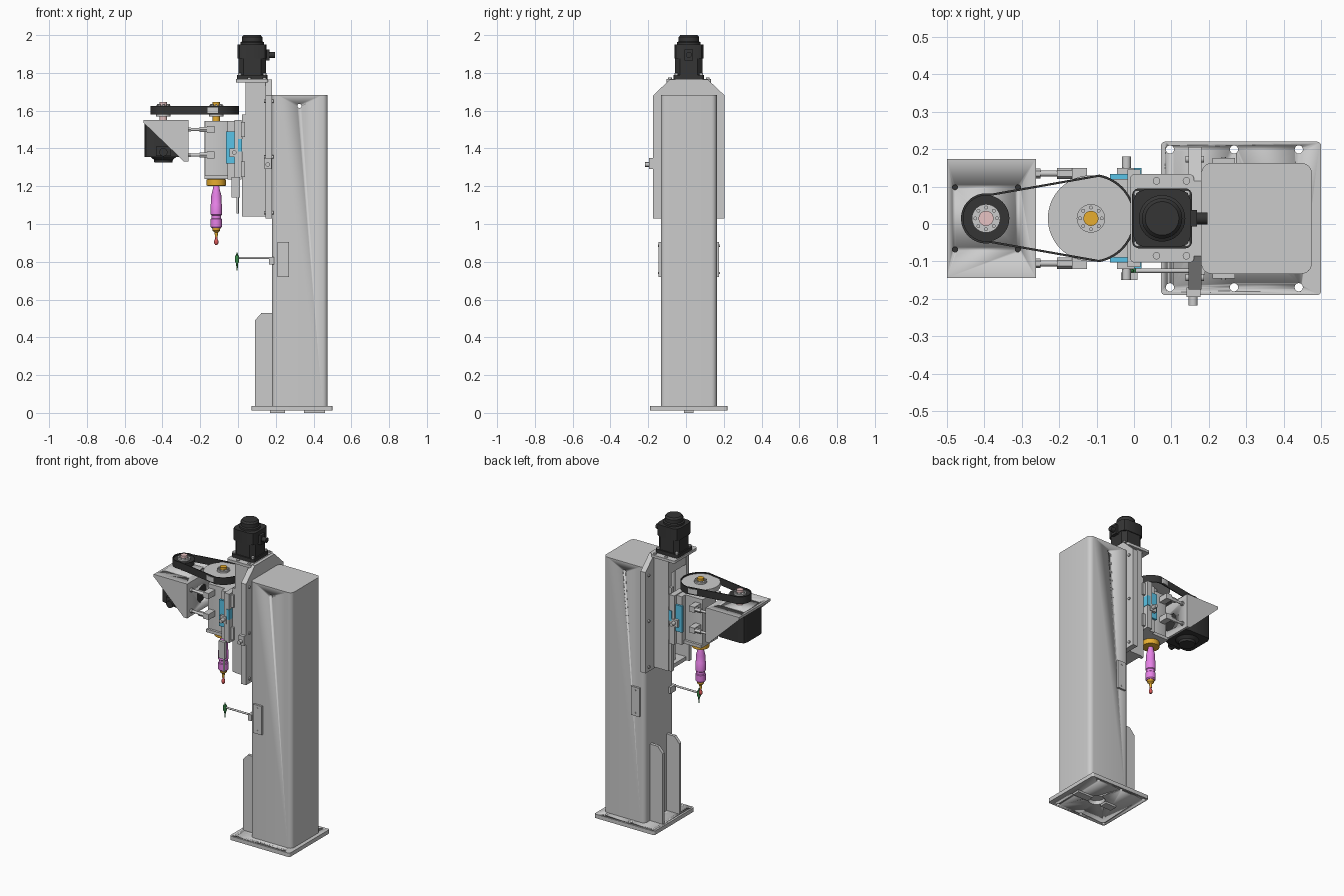
import bpy, bmesh
from math import sin, cos, pi, acos
from mathutils import Vector

if "Cube" in bpy.data.objects:
    bpy.data.objects.remove(bpy.data.objects["Cube"])

CY = 0.015  # symmetry plane of the machine
COLORS = {"dark": (0.035, 0.035, 0.035), "orange": (0.8, 0.42, 0.03), "purple": (0.8, 0.22, 0.8),
          "blue": (0.1, 0.55, 0.8), "pink": (0.8, 0.55, 0.55), "red": (0.7, 0.1, 0.1), "green": (0.05, 0.3, 0.08)}
MATS = {}
for key, rgb in COLORS.items():
    MATS[key] = bpy.data.materials.new(key)
    MATS[key].diffuse_color = (*rgb, 1)


def finish(name, bm, color=None):
    bmesh.ops.recalc_face_normals(bm, faces=bm.faces)
    me = bpy.data.meshes.new(name)
    bm.to_mesh(me)
    bm.free()
    ob = bpy.data.objects.new(name, me)
    bpy.context.collection.objects.link(ob)
    if color:
        me.materials.append(MATS[color])
    bpy.ops.object.select_all(action='DESELECT')
    ob.select_set(True)
    bpy.context.view_layer.objects.active = ob
    bpy.ops.object.shade_smooth_by_angle(angle=0.6)
    return ob


def add_prism(bm, pts, lo, hi, axis):
    place = {"x": lambda u, v, w: (w, u, v), "y": lambda u, v, w: (u, w, v), "z": lambda u, v, w: (u, v, w)}[axis]
    a = [bm.verts.new(place(u, v, lo)) for u, v in pts]
    b = [bm.verts.new(place(u, v, hi)) for u, v in pts]
    bm.faces.new(a)
    bm.faces.new(b)
    for i in range(len(a)):
        j = (i + 1) % len(a)
        bm.faces.new((a[i], a[j], b[j], b[i]))


def prism(name, pts, lo, hi, axis="z", color=None):
    bm = bmesh.new()
    add_prism(bm, pts, lo, hi, axis)
    return finish(name, bm, color)


def circle(u, v, r, n=32):
    return [(u + r * cos(2 * pi * i / n), v + r * sin(2 * pi * i / n)) for i in range(n)]


def cyl(name, u, v, r, lo, hi, axis="z", color=None, n=32):
    return prism(name, circle(u, v, r, n), lo, hi, axis, color)


def box(name, x0, x1, y0, y1, z0, z1, color=None):
    return prism(name, [(x0, y0), (x1, y0), (x1, y1), (x0, y1)], z0, z1, "z", color)


def rrect(x0, x1, y0, y1, r, seg=6):
    pts = []
    for k, (cx, cy) in enumerate([(x1 - r, y1 - r), (x0 + r, y1 - r), (x0 + r, y0 + r), (x1 - r, y0 + r)]):
        for i in range(seg + 1):
            t = (k + i / seg) * pi / 2
            pts.append((cx + r * cos(t), cy + r * sin(t)))
    return pts


def lathe(name, prof, x, y, color=None, n=32):
    bm = bmesh.new()
    rings = [[bm.verts.new((u, v, z)) for u, v in circle(x, y, r, n)] for r, z in prof]
    bm.faces.new(rings[0])
    bm.faces.new(rings[-1])
    for a, b in zip(rings, rings[1:]):
        for i in range(n):
            j = (i + 1) % n
            bm.faces.new((a[i], a[j], b[j], b[i]))
    return finish(name, bm, color)


def discs(name, spots, r, lo, hi, axis="z", color=None, n=12):
    bm = bmesh.new()
    for u, v in spots:
        add_prism(bm, circle(u, v, r, n), lo, hi, axis)
    return finish(name, bm, color)


def cut(ob, cutter):
    mod = ob.modifiers.new("holes", "BOOLEAN")
    mod.operation, mod.object, mod.solver = 'DIFFERENCE', cutter, 'EXACT'
    bpy.context.view_layer.objects.active = ob
    bpy.ops.object.modifier_apply(modifier=mod.name)
    bpy.data.objects.remove(cutter)


# base plate with bolt holes, centre opening and key bars below
base = prism("base_plate", rrect(0.072, 0.5, -0.19, 0.22, 0.012), 0.012, 0.037)
cut(base, discs("bolt_holes", [(x, CY + s * 0.184) for x in (0.096, 0.267, 0.44) for s in (-1, 1)], 0.011, 0, 0.1, n=20))
cut(base, cyl("centre_hole", 0.3, CY, 0.05, 0, 0.1))
box("key_bar_front", 0.17, 0.25, -0.01, 0.04, 0, 0.012)
box("key_bar_rear", 0.35, 0.46, -0.01, 0.04, 0, 0.012)

# column, stiffening ribs and side cover plates
column = prism("column", rrect(0.18, 0.475, CY - 0.148, CY + 0.148, 0.028), 0.037, 1.683)
cut(column, cyl("lifting_holes", 0.325, 1.625, 0.011, -0.3, 0.3, "y", n=20))
for s in (-1, 1):
    y = CY + s * 0.085
    prism("column_rib", [(0.09, 0.037), (0.185, 0.037), (0.185, 0.53), (0.125, 0.53), (0.09, 0.49)], y - 0.01, y + 0.01, "y")
    a, b = sorted((CY + s * 0.145, CY + s * 0.161))
    box("side_cover", 0.21, 0.27, a, b, 0.72, 0.905)
    a, b = sorted((CY + s * 0.16, CY + s * 0.164))
    discs("cover_screws", [(0.24, 0.74), (0.24, 0.885)], 0.006, a, b, "y")

# vertical axis: back plate, walls, screw, rails, end plates
prism("axis_back_plate", [(-0.175, 1.03), (0.205, 1.03), (0.205, 1.68), (0.115, 1.765), (-0.085, 1.765), (-0.175, 1.68)],
      0.145, 0.18, "x")
discs("back_plate_bolts", [(CY + s * 0.158, z) for s in (-1, 1) for z in (1.06, 1.355, 1.65)], 0.009, 0.138, 0.187, "x")
for s in (-1, 1):
    a, b = sorted((CY + s * 0.075, CY + s * 0.105))
    box("axis_wall", 0.04, 0.146, a, b, 1.04, 1.752)
    a, b = sorted((CY + s * 0.078, CY + s * 0.1))
    box("guide_rail", 0.022, 0.04, a, b, 1.04, 1.58)
    for z in (1.25, 1.46):
        a, b = sorted((CY + s * 0.066, CY + s * 0.112))
        box("rail_carriage", 0.018, 0.036, a, b, z, z + 0.08)
cyl("ball_screw", 0.085, CY, 0.016, 1.05, 1.75)
box("screw_nut", 0.02, 0.12, CY - 0.04, CY + 0.04, 1.33, 1.43)
box("axis_bottom_plate", 0.042, 0.146, CY - 0.076, CY + 0.076, 1.04, 1.065)
box("bearing_block", 0.042, 0.146, CY - 0.076, CY + 0.076, 1.66, 1.752)
prism("motor_flange", rrect(-0.01, 0.16, CY - 0.118, CY + 0.118, 0.012), 1.75, 1.767)
discs("flange_bolts", [(x, CY + s * 0.1) for x in (0.06, 0.14) for s in (-1, 1)], 0.01, 1.767, 1.775)

# vertical axis motor
prism("lift_motor_flange", rrect(-0.005, 0.155, CY - 0.08, CY + 0.08, 0.018), 1.767, 1.79, "z", "dark")
prism("lift_motor_body", rrect(0.003, 0.148, CY - 0.072, CY + 0.072, 0.025, 1), 1.79, 1.875, "z", "dark")
prism("lift_motor_rear", rrect(-0.002, 0.152, CY - 0.077, CY + 0.077, 0.03, 2), 1.875, 1.95, "z", "dark")
lathe("lift_motor_cap", [(0.062, 1.95), (0.062, 1.962), (0.054, 1.967), (0.054, 1.99), (0.045, 2.0)], 0.075, CY, "dark")
box("lift_motor_plug_base", 0.14, 0.168, CY - 0.022, CY + 0.022, 1.865, 1.925, "dark")
cyl("lift_motor_plug", CY, 1.895, 0.016, 0.165, 0.196, "x", "dark", 20)
discs("lift_motor_bolts", [(0.075 + s * 0.066, CY + t * 0.066) for s in (-1, 1) for t in (-1, 1)], 0.009, 1.79, 1.8)

# limit switch on the back plate, and stop bracket on the slide
box("limit_switch", 0.14, 0.178, -0.195, -0.17, 1.29, 1.35)
cyl("limit_switch_button", 0.158, 1.315, 0.012, -0.218, -0.19, "y", n=16)
box("cable_guide", 0.145, 0.165, -0.18, -0.1, 1.3, 1.33, "dark")
box("stop_bracket", -0.035, 0.01, -0.15, -0.13, 1.14, 1.25)
cyl("stop_rod", -0.002, -0.14, 0.006, 1.055, 1.16, n=12)

# moving slide plate and spindle housing
box("slide_plate", -0.018, 0.018, CY - 0.13, CY + 0.13, 1.235, 1.55)
box("spindle_mount", -0.055, -0.018, CY - 0.105, CY + 0.105, 1.235, 1.545)
prism("spindle_housing", rrect(-0.178, -0.05, CY - 0.07, CY + 0.07, 0.008, 2), 1.255, 1.545)
box("housing_foot", -0.178, -0.01, CY - 0.085, CY + 0.085, 1.237, 1.257)
for s in (-1, 1):
    a, b = sorted((CY + s * 0.104, CY + s * 0.118))
    box("blue_side_guard", -0.064, -0.018, a, b, 1.32, 1.49, "blue")
    a, b = sorted((CY + s * 0.11, CY + s * 0.135))
    box("slide_clamp", -0.045, 0.0, a, b, 1.355, 1.40)
    cyl("clamp_screw", -0.02, 1.378, 0.012, *sorted((CY + s * 0.13, CY + s * 0.165)), axis="y", n=12)
    # tension rods between spindle housing and motor bracket
    y = CY + s * 0.12
    for z in (1.365, 1.5):
        box("rod_ear", -0.165, -0.125, *sorted((CY + s * 0.065, CY + s * 0.135)), z - 0.018, z + 0.018)
        cyl("tension_rod", y, z, 0.008, -0.265, -0.14, "x", n=16)
        cyl("rod_nut", y, z, 0.015, -0.205, -0.165, "x", n=6)
        cyl("rod_collar", y, z, 0.013, -0.262, -0.25, "x", n=6)
box("blue_slide_insert", 0.0, 0.02, CY - 0.134, CY + 0.134, 1.385, 1.45, "blue")

# spindle, tool holder and probe tip
SX = -0.115
lathe("spindle_nose", [(0.04, 1.24), (0.051, 1.235), (0.051, 1.203), (0.03, 1.2)], SX, CY, "orange")
lathe("tool_holder", [(0.015, 1.203), (0.018, 1.185), (0.027, 1.15), (0.027, 1.11), (0.03, 1.105), (0.03, 1.05),
                      (0.026, 1.046), (0.026, 1.03), (0.03, 1.026), (0.03, 0.985), (0.024, 0.978)], SX, CY, "purple")
lathe("tool_collet", [(0.022, 0.98), (0.02, 0.965), (0.009, 0.955), (0.007, 0.93)], SX, CY, "orange", 20)
lathe("tool_tip", [(0.007, 0.96), (0.006, 0.92), (0.011, 0.912), (0.011, 0.898), (0.006, 0.89)], SX, CY, "red", 20)

# drive pulleys and belt
MX = -0.395
for x, r, tint, shaft in ((SX, 0.115, None, "orange"), (MX, 0.062, "dark", "pink")):
    cyl("pulley", x, CY, r, 1.588, 1.618, "z", tint, 64)
    cyl("pulley_hub", x, CY, 0.038, 1.57, 1.628)
    cyl("pulley_shaft", x, CY, 0.02, 1.53, 1.645, "z", shaft)
    discs("hub_screws", [p for p in circle(x, CY, 0.029, 8)], 0.005, 1.628, 1.634)


def belt_loop(r1, r2, n=32):
    t = acos((r1 - r2) / (MX - SX))  # tangent angle of the two pulleys
    pts = []
    for i in range(n + 1):
        a = t + (2 * pi - 2 * t) * i / n
        pts.append((MX + r1 * cos(a), CY + r1 * sin(a)))
    for i in range(n + 1):
        a = -t + 2 * t * i / n
        pts.append((SX + r2 * cos(a), CY + r2 * sin(a)))
    return pts


bm = bmesh.new()
loops = [[bm.verts.new((x, y, z)) for x, y in belt_loop(0.067 - d, 0.119 - d)]
         for d, z in ((0, 1.58), (0, 1.626), (0.006, 1.626), (0.006, 1.58))]
for k in range(4):
    a, b = loops[k], loops[(k + 1) % 4]
    for i in range(len(a)):
        j = (i + 1) % len(a)
        bm.faces.new((a[i], a[j], b[j], b[i]))
finish("drive_belt", bm, "dark")

# spindle motor with its bracket
bracket = box("motor_bracket_top", -0.5, -0.262, CY - 0.159, CY + 0.159, 1.535, 1.551)
cut(bracket, discs("bracket_holes", [(x, CY + s * 0.083) for x in (-0.478, -0.31) for s in (-1, 1)], 0.007, 1.5, 1.6))
end = box("motor_bracket_end", -0.277, -0.262, CY - 0.159, CY + 0.159, 1.33, 1.536)
cut(end, cyl("end_window", CY, 1.43, 0.055, -0.3, -0.2, "x"))
for s in (-1, 1):
    prism("bracket_gusset", [(-0.5, 1.536), (-0.27, 1.536), (-0.27, 1.33), (-0.285, 1.33)],
          *sorted((CY + s * 0.145, CY + s * 0.159)), axis="y")
prism("spindle_motor", rrect(MX - 0.1, MX + 0.1, CY - 0.1, CY + 0.1, 0.03, 2), 1.355, 1.536, "z", "dark")
lathe("spindle_motor_cap", [(0.07, 1.356), (0.05, 1.34), (0.048, 1.325)], MX, CY, "dark")
box("spindle_motor_plug_base", MX - 0.04, MX + 0.04, CY - 0.125, CY - 0.095, 1.36, 1.41, "dark")
cyl("spindle_motor_plug", MX, 1.38, 0.022, CY - 0.15, CY - 0.12, "y", "dark", 20)

# reference pin on its arm
AY = -0.125
box("arm_mount", 0.165, 0.19, AY - 0.01, AY + 0.045, 0.785, 0.825)
cyl("reference_arm", AY, 0.82, 0.006, -0.005, 0.17, "x", n=12)
lathe("reference_pin", [(0.003, 0.755), (0.005, 0.79), (0.011, 0.8), (0.011, 0.832), (0.005, 0.835), (0.003, 0.85)],
      -0.005, AY, "green", 16)

for m in bpy.data.materials:
    if m.users and not m.is_grease_pencil:
        m.use_nodes = True
        m.node_tree.nodes["Principled BSDF"].inputs["Base Color"].default_value = m.diffuse_color
